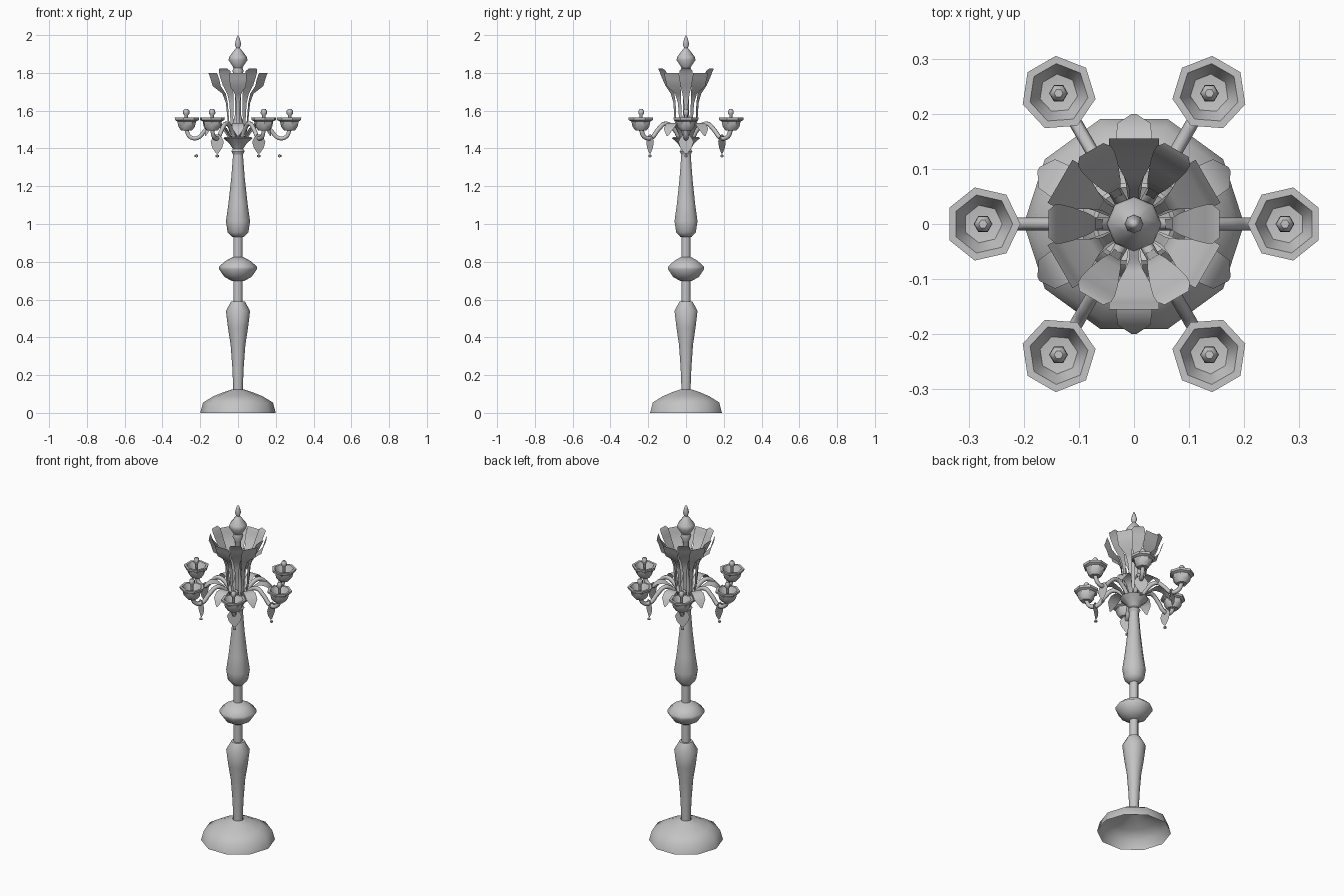
import bpy, bmesh, math
from mathutils import Vector, Matrix

cube = bpy.data.objects.get("Cube")
if cube:
    bpy.data.objects.remove(cube, do_unlink=True)

GREY = (0.55, 0.55, 0.55, 1)
mat = bpy.data.materials.new("plain_grey")
mat.use_nodes = True
mat.diffuse_color = GREY
mat.node_tree.nodes["Principled BSDF"].inputs["Base Color"].default_value = GREY


def finish(name, bm, angle=50):
    """Turn a bmesh into a shaded object."""
    mesh = bpy.data.meshes.new(name)
    bm.to_mesh(mesh)
    bm.free()
    mesh.materials.append(mat)
    obj = bpy.data.objects.new(name, mesh)
    bpy.context.collection.objects.link(obj)
    bpy.ops.object.select_all(action='DESELECT')
    obj.select_set(True)
    bpy.context.view_layer.objects.active = obj
    bpy.ops.object.shade_smooth_by_angle(angle=math.radians(angle))
    return obj


def lathe(name, profile, sides=10, x=0, phase=0):
    """Revolve (radius, height) points around a vertical axis at x."""
    bm = bmesh.new()
    verts = [bm.verts.new((r, 0, z)) for r, z in profile]
    edges = [bm.edges.new(pair) for pair in zip(verts, verts[1:])]
    bmesh.ops.spin(bm, geom=verts + edges, cent=(0, 0, 0), axis=(0, 0, 1),
                   angle=math.tau, steps=sides)
    bmesh.ops.remove_doubles(bm, verts=bm.verts, dist=0.0005)
    bmesh.ops.recalc_face_normals(bm, faces=bm.faces)
    bm.transform(Matrix.Translation((x, 0, 0)) @ Matrix.Rotation(phase, 4, 'Z'))
    return finish(name, bm)


def strip(name, path):
    """Thin leaf along +x from (radius, height, width) points."""
    bm = bmesh.new()
    rows = [[bm.verts.new((r, s * w / 2, z)) for s in (-1, 1)] for r, z, w in path]
    for a, b in zip(rows, rows[1:]):
        bm.faces.new((a[0], a[1], b[1], b[0]))
    return finish(name, bm)


def tube(name, path, radius):
    """Six-sided tube through (radius, height) points."""
    curve = bpy.data.curves.new(name, 'CURVE')
    curve.dimensions = '3D'
    curve.bevel_depth = radius
    curve.bevel_resolution = 1
    curve.resolution_u = 4
    spline = curve.splines.new('BEZIER')
    spline.bezier_points.add(len(path) - 1)
    for point, (r, z) in zip(spline.bezier_points, path):
        point.co = Vector((r, 0, z))
        point.handle_left_type = point.handle_right_type = 'AUTO'
    temp = bpy.data.objects.new(name + "_path", curve)
    bpy.context.collection.objects.link(temp)
    bpy.context.view_layer.update()
    mesh = temp.evaluated_get(bpy.context.evaluated_depsgraph_get()).to_mesh()
    bm = bmesh.new()
    bm.from_mesh(mesh)
    bpy.data.objects.remove(temp, do_unlink=True)
    return finish(name, bm, 65)


def ring(obj, start=0, count=6):
    """Repeat an object around the column."""
    for i in range(count):
        item = obj if i == 0 else obj.copy()
        if i:
            bpy.context.collection.objects.link(item)
        item.rotation_euler.z = math.radians(start) + i * math.tau / count


# Base, open underneath
lathe("base", [(.2, 0), (.185, .055), (.13, .088), (.075, .11), (.03, .125)])

# Column from bottom to top
lathe("lower_column", [(0, .12), (.025, .12), (.03, .24), (.039, .36), (.053, .45),
                       (.064, .54), (.036, .59), (0, .59)])
lathe("shaft", [(0, .58), (.024, .58), (.024, .95), (0, .95)])
lathe("middle_knob", [(0, .697), (.03, .697), (.072, .72), (.1, .76), (.1, .775),
                      (.065, .805), (.028, .825), (0, .825)])
lathe("upper_column", [(0, .93), (.03, .93), (.055, .957), (.064, 1.015), (.051, 1.105),
                       (.036, 1.24), (.026, 1.37), (0, 1.37)])
lathe("collar", [(0, 1.365), (.025, 1.365), (.035, 1.385), (.025, 1.4), (0, 1.4)])
lathe("hub_bowl", [(0, 1.395), (.025, 1.395), (.045, 1.425), (.078, 1.455),
                   (.07, 1.46), (.035, 1.44), (0, 1.44)])
lathe("centre_stem", [(0, 1.43), (.032, 1.43), (.03, 1.52), (.016, 1.58),
                      (.016, 1.78), (.03, 1.81), (.022, 1.83), (0, 1.83)], 8)
lathe("finial", [(0, 1.825), (.022, 1.825), (.05, 1.868), (.046, 1.885), (.02, 1.92),
                 (.01, 1.932), (.017, 1.952), (.01, 1.98), (0, 2)], 8)

# Six arms with cups and candles
CUP_X = .274
ring(tube("arm", [(.03, 1.43), (.07, 1.5), (.125, 1.532), (.17, 1.5),
                  (.215, 1.455), (.255, 1.462), (CUP_X, 1.5)], .012))
ring(lathe("cup", [(0, 1.495), (.03, 1.495), (.046, 1.515), (.052, 1.543), (.066, 1.55),
                   (.068, 1.563), (.054, 1.563), (.046, 1.545), (.035, 1.52), (0, 1.515)],
           7, CUP_X, math.pi))
ring(lathe("candle", [(0, 1.51), (.009, 1.51), (.009, 1.575), (.017, 1.585),
                      (.016, 1.6), (.008, 1.61), (0, 1.61)], 6, CUP_X))

# Hanging leaves and their drops below the arms
ring(strip("hanging_leaf", [(.22, 1.475, .02), (.22, 1.455, .06), (.22, 1.435, .08),
                            (.22, 1.405, .062), (.22, 1.372, .012)]))
ring(lathe("drop", [(0, 1.352), (.009, 1.356), (.009, 1.364), (0, 1.37)], 6, .22))

# Curved leaves between the arms
ring(strip("drooping_leaf", [(.04, 1.45, .02), (.075, 1.505, .03), (.12, 1.535, .055),
                             (.155, 1.53, .066), (.183, 1.505, .06), (.2, 1.465, .008)]), 30)

# Crown of tall petals, two alternating kinds
ring(strip("wide_petal", [(.045, 1.45, .016), (.06, 1.56, .016), (.068, 1.64, .02),
                          (.085, 1.69, .035), (.13, 1.73, .085), (.142, 1.77, .09),
                          (.155, 1.8, .09)]), 30)
ring(strip("narrow_petal", [(.05, 1.45, .016), (.066, 1.56, .018), (.07, 1.64, .024),
                            (.082, 1.69, .038), (.11, 1.735, .06), (.13, 1.78, .07),
                            (.143, 1.81, .07), (.155, 1.822, .05)]))
